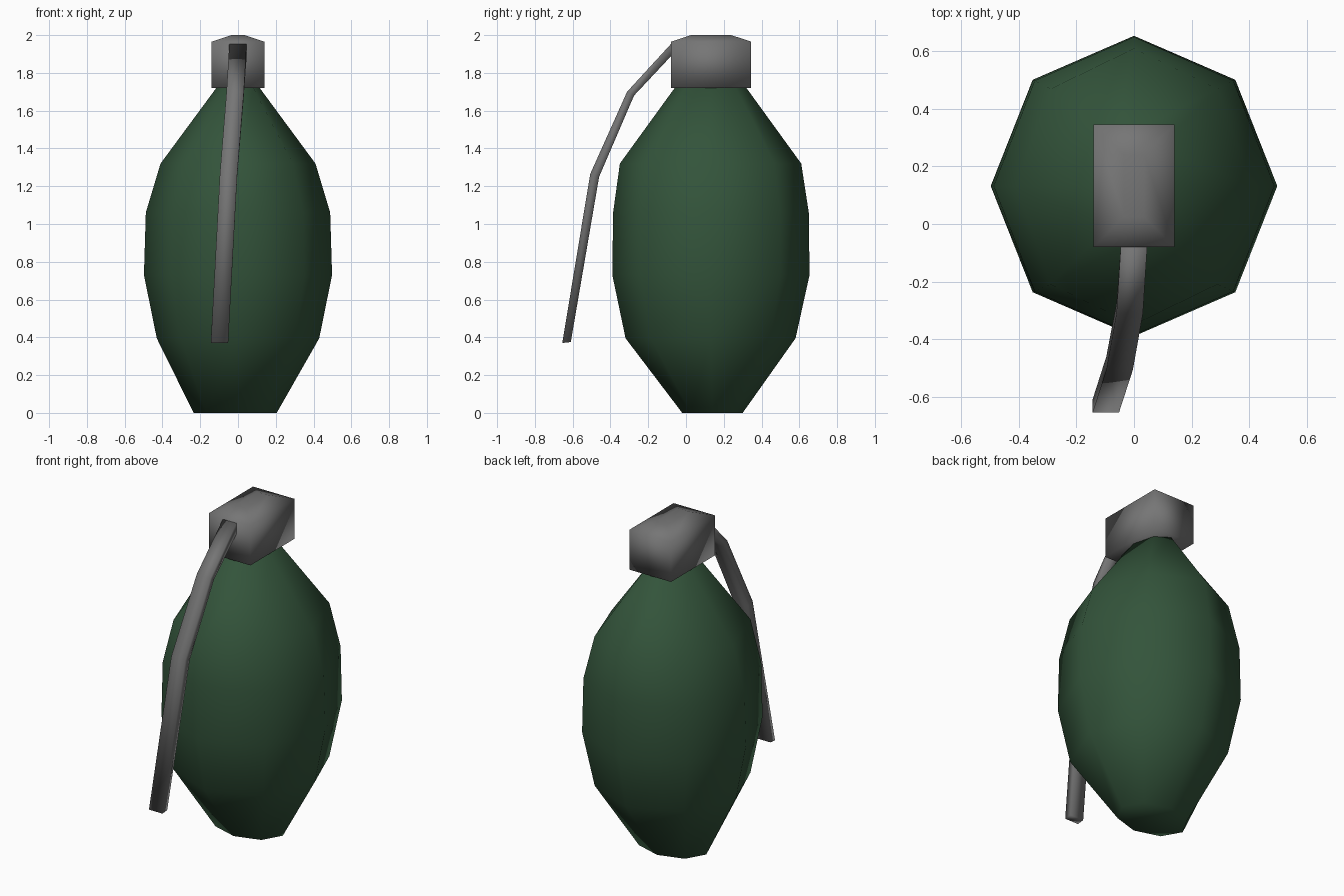
import bpy, bmesh, math

if "Cube" in bpy.data.objects:
    bpy.data.objects.remove(bpy.data.objects["Cube"])


def material(name, rgb):
    m = bpy.data.materials.new(name)
    m.diffuse_color = (*rgb, 1)
    m.use_nodes = True
    m.node_tree.nodes["Principled BSDF"].inputs["Base Color"].default_value = m.diffuse_color
    return m


green = material("dark green", (0.033, 0.088, 0.043))
grey = material("metal grey", (0.18, 0.18, 0.18))


def loft(name, rings, mat):
    """Skin a stack of equal-sized point rings and close both ends."""
    bm = bmesh.new()
    loops = [[bm.verts.new(p) for p in ring] for ring in rings]
    n = len(loops[0])
    for a, b in zip(loops, loops[1:]):
        for i in range(n):
            j = (i + 1) % n
            bm.faces.new((a[i], a[j], b[j], b[i]))
    bm.faces.new(loops[0][::-1])
    bm.faces.new(loops[-1])
    bmesh.ops.recalc_face_normals(bm, faces=bm.faces)
    for f in bm.faces:
        f.smooth = True
    mesh = bpy.data.meshes.new(name)
    bm.to_mesh(mesh)
    bm.free()
    mesh.materials.append(mat)
    ob = bpy.data.objects.new(name, mesh)
    bpy.context.collection.objects.link(ob)
    return ob


def octagon(cx, cy, rx, ry, z):
    return [(cx + rx * math.cos(k * math.pi / 4), cy + ry * math.sin(k * math.pi / 4), z)
            for k in range(8)]


def rect(x0, x1, y0, y1, z):
    return [(x0, y0, z), (x1, y0, z), (x1, y1, z), (x0, y1, z)]


# Eight-sided body: centre x, centre y, radius x, radius y, height
body = [(-0.015, 0.14, 0.22, 0.16, 0.0), (0, 0.13, 0.43, 0.45, 0.395),
        (0, 0.132, 0.498, 0.522, 0.73), (0, 0.132, 0.488, 0.518, 1.06),
        (0, 0.13, 0.41, 0.48, 1.32), (0, 0.13, 0.115, 0.19, 1.72)]
loft("body", [octagon(*r) for r in body], green)

# Cap block with a slightly raised top
loft("cap", [rect(-0.14, 0.14, -0.08, 0.345, 1.72),
             rect(-0.14, 0.14, -0.08, 0.345, 1.965),
             rect(-0.035, 0.035, 0.025, 0.24, 2.0)], grey)

# Bent lever: centre x, outer (y, z), inner (y, z)
path = [(0.0, -0.078, 1.955, -0.078, 1.89), (-0.015, -0.312, 1.70, -0.275, 1.68),
        (-0.05, -0.507, 1.265, -0.46, 1.25), (-0.098, -0.655, 0.37, -0.61, 0.375)]
w = 0.046
loft("lever", [[(x - w, yo, zo), (x + w, yo, zo), (x + w, yi, zi), (x - w, yi, zi)]
               for x, yo, zo, yi, zi in path], grey)
